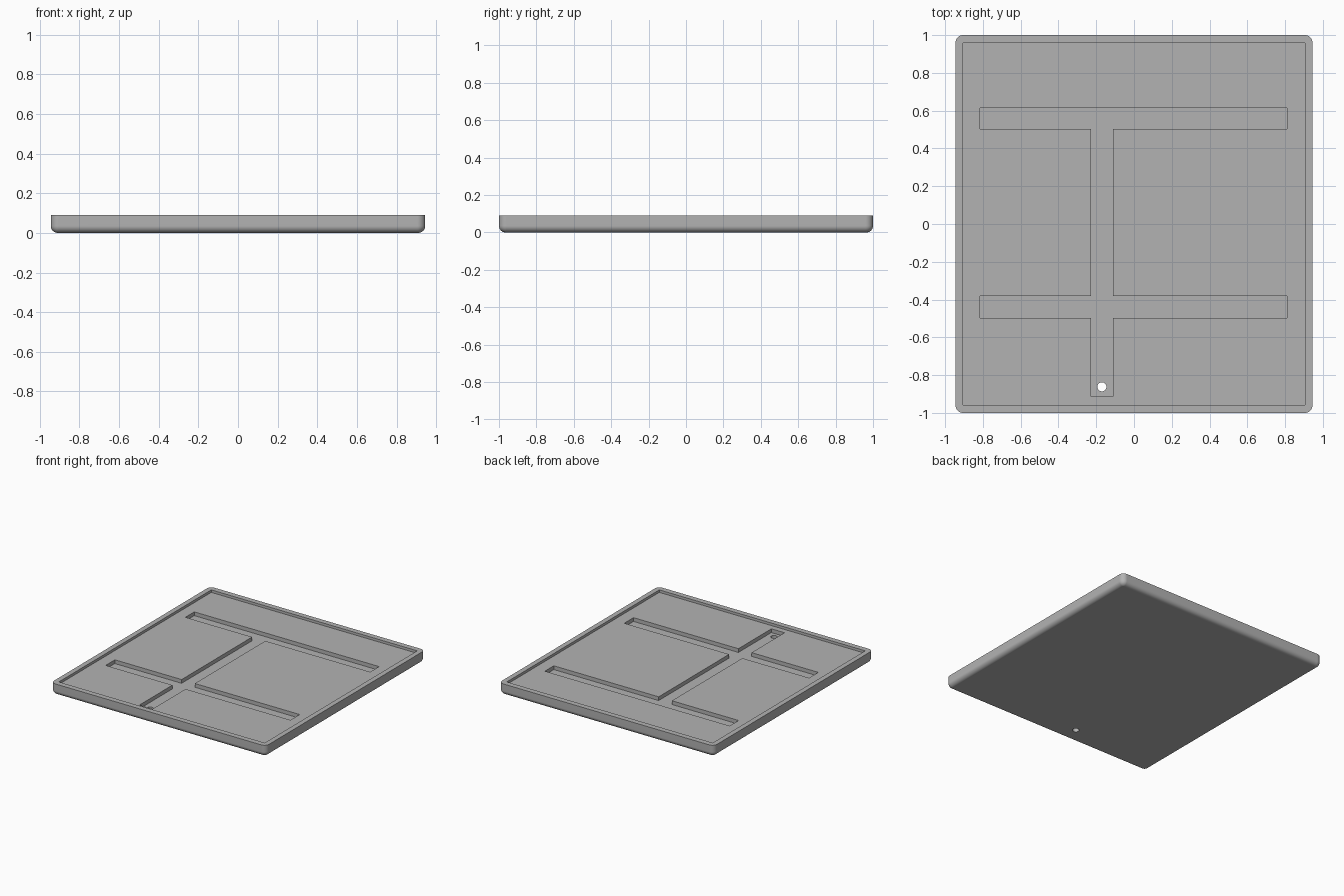
import bpy, bmesh, math

cube = bpy.data.objects.get("Cube")
if cube:
    bpy.data.objects.remove(cube, do_unlink=True)

HALF_X, HALF_Y, HEIGHT = 0.945, 1.0, 0.09
RECESS_Z, CHANNEL_Z = 0.07, 0.04

grey = bpy.data.materials.new("plain grey")
grey.use_nodes = True
colour = (0.45, 0.45, 0.45, 1)
grey.diffuse_color = colour
grey.node_tree.nodes["Principled BSDF"].inputs["Base Color"].default_value = colour


def prism(name, outline, bottom, top):
    """Extrude a counter-clockwise outline between two heights."""
    bm = bmesh.new()
    base = bm.faces.new([bm.verts.new((x, y, bottom)) for x, y in outline])
    wall = bmesh.ops.extrude_face_region(bm, geom=[base], use_keep_orig=True)
    for v in wall["geom"]:
        if isinstance(v, bmesh.types.BMVert):
            v.co.z = top
    bmesh.ops.recalc_face_normals(bm, faces=bm.faces)
    mesh = bpy.data.meshes.new(name)
    bm.to_mesh(mesh)
    bm.free()
    mesh.materials.append(grey)
    obj = bpy.data.objects.new(name, mesh)
    bpy.context.collection.objects.link(obj)
    return obj


def rectangle(x0, x1, y0, y1):
    return [(x0, y0), (x1, y0), (x1, y1), (x0, y1)]


def round_edges(obj, rule, radius, segments):
    bm = bmesh.new()
    bm.from_mesh(obj.data)
    bmesh.ops.bevel(bm, geom=[e for e in bm.edges if rule(e)], offset=radius,
                    segments=segments, profile=0.5, affect='EDGES')
    bm.to_mesh(obj.data)
    bm.free()


# Tray body with rounded corners and a rounded underside
tray = prism("tray", rectangle(-HALF_X, HALF_X, -HALF_Y, HALF_Y), 0, HEIGHT)
round_edges(tray, lambda e: abs(e.verts[0].co.z - e.verts[1].co.z) > 0.01, 0.04, 8)
round_edges(tray, lambda e: all(v.co.z < 0.001 for v in e.verts), 0.035, 6)

# Shallow recess inside the rim
recess = prism("recess_cutter", rectangle(-0.905, 0.905, -0.957, 0.957), RECESS_Z, 0.2)

# Channels: two cross bars joined by a spine
left, right = -0.815, 0.81
s0, s1 = -0.228, -0.112
low0, low1, high0, high1 = -0.498, -0.382, 0.503, 0.615
side = [(s1, -0.912), (s1, low0), (right, low0), (right, low1), (s1, low1),
        (s1, high0), (right, high0), (right, high1)]
mirrored = [({s1: s0, right: left}[x], y) for x, y in reversed(side)]
channels = prism("channel_cutter", side + mirrored, CHANNEL_Z, 0.2)

# Drain hole at the end of the spine
circle = [(-0.17 + 0.024 * math.cos(i * math.tau / 32),
           -0.862 + 0.024 * math.sin(i * math.tau / 32)) for i in range(32)]
hole = prism("drain_hole_cutter", circle, -0.1, 0.2)

for cutter in (recess, channels, hole):
    cutter.hide_render = True
    cut = tray.modifiers.new(cutter.name, 'BOOLEAN')
    cut.operation = 'DIFFERENCE'
    cut.solver = 'EXACT'
    cut.object = cutter

# Bake the cuts, then drop the cutters
bpy.context.view_layer.update()
evaluated = tray.evaluated_get(bpy.context.evaluated_depsgraph_get())
result = bpy.data.meshes.new_from_object(evaluated)
tray.modifiers.clear()
tray.data = result
for cutter in (recess, channels, hole):
    bpy.data.objects.remove(cutter, do_unlink=True)

# Smooth the fillets and keep the flats flat
bpy.ops.object.select_all(action='DESELECT')
tray.select_set(True)
bpy.context.view_layer.objects.active = tray
bpy.ops.object.shade_smooth_by_angle(angle=math.radians(30))
weighted = tray.modifiers.new("flat_faces", 'WEIGHTED_NORMAL')
weighted.keep_sharp = True
